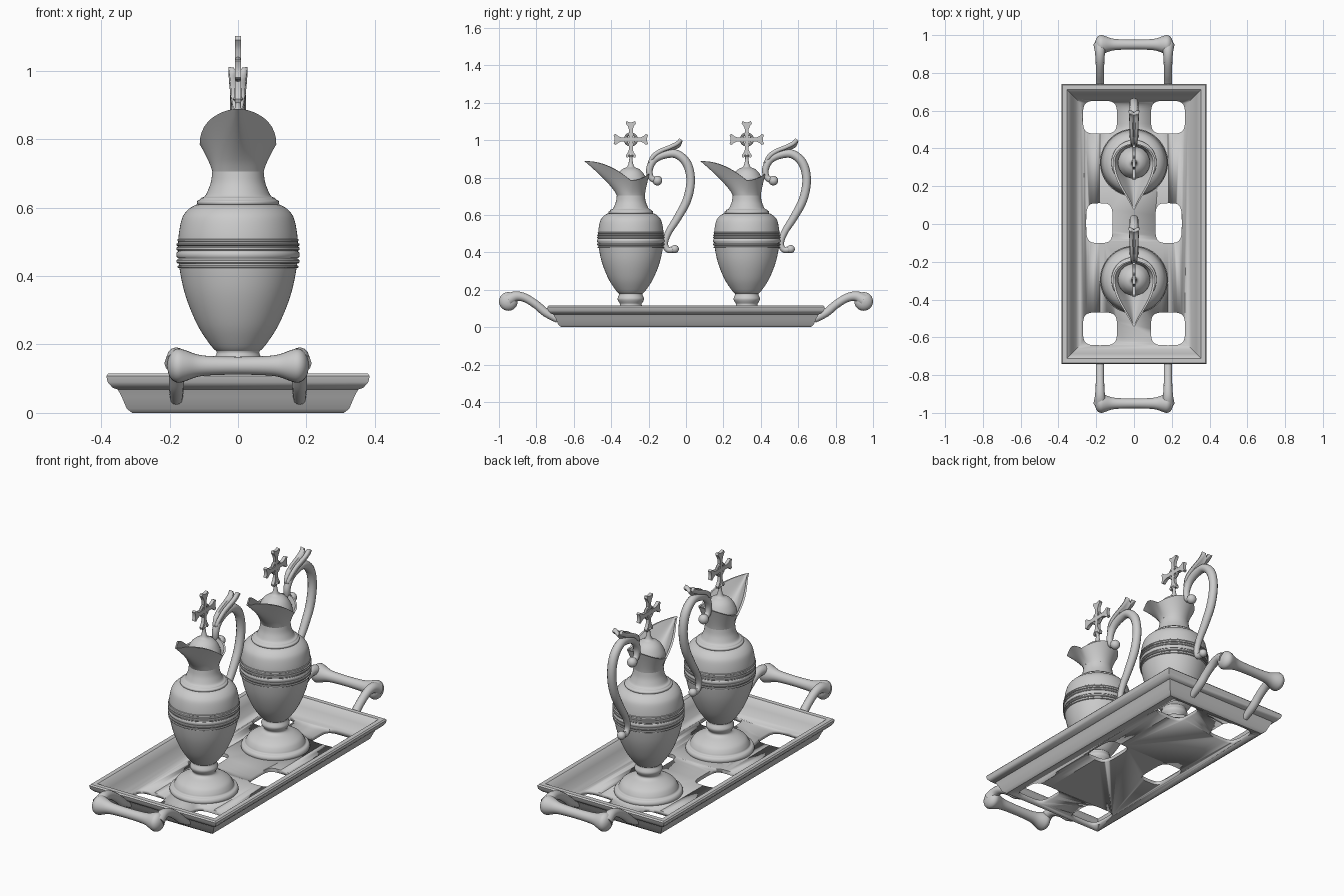
import bpy, bmesh, math
from mathutils import Matrix, Vector

if "Cube" in bpy.data.objects:
    bpy.data.objects.remove(bpy.data.objects["Cube"])


def finish(name, bm, loc=(0, 0, 0), angle=40):
    bmesh.ops.recalc_face_normals(bm, faces=bm.faces)
    me = bpy.data.meshes.new(name)
    bm.to_mesh(me)
    bm.free()
    ob = bpy.data.objects.new(name, me)
    bpy.context.collection.objects.link(ob)
    ob.location = loc
    bpy.ops.object.select_all(action='DESELECT')
    ob.select_set(True)
    bpy.context.view_layer.objects.active = ob
    bpy.ops.object.shade_smooth_by_angle(angle=math.radians(angle))
    return ob


def smooth(pts, n):
    # Catmull-Rom refinement of a point list
    v = [Vector(p) for p in pts]
    out = []
    for i in range(len(v) - 1):
        a, b, c, d = v[max(i - 1, 0)], v[i], v[i + 1], v[min(i + 2, len(v) - 1)]
        for k in range(n):
            t = k / n
            out.append(0.5 * (2 * b + (c - a) * t + (2 * a - 5 * b + 4 * c - d) * t * t
                              + (3 * b - a - 3 * c + d) * t ** 3))
    return out + [v[-1]]


def loft(rings, cap=True):
    bm = bmesh.new()
    vs = [[bm.verts.new(p) for p in r] for r in rings]
    n = len(vs[0])
    for a, b in zip(vs, vs[1:]):
        for i in range(n):
            bm.faces.new((a[i], a[(i + 1) % n], b[(i + 1) % n], b[i]))
    if cap:
        bm.faces.new(vs[0])
        bm.faces.new(vs[-1])
    return bm


def lathe(profile, n=48):
    ang = [2 * math.pi * i / n for i in range(n)]
    return loft([[(r * math.cos(a), r * math.sin(a), z) for a in ang] for r, z in profile])


def tube(name, pts, loc, n=12):
    # round tube in the yz plane; points are (y, z, radius)
    p = smooth(pts, 6)
    rings = []
    for i, (y, z, r) in enumerate(p):
        d = p[min(i + 1, len(p) - 1)] - p[max(i - 1, 0)]
        nrm = Vector((0, -d.y, d.x)).normalized()
        rings.append([Vector((0, y, z)) + r * (math.cos(a) * Vector((1, 0, 0)) + math.sin(a) * nrm)
                      for a in (2 * math.pi * k / n for k in range(n))])
    return finish(name, loft(rings), loc)


def ball(name, loc, r):
    bm = bmesh.new()
    bmesh.ops.create_uvsphere(bm, u_segments=20, v_segments=12, radius=r)
    finish(name, bm, loc)


# Tray: mitred rectangular section (inset from rim, height)
section = [(.076, 0), (.06, .012), (.046, .045), (.034, .068), (.018, .074), (.004, .09), (0, .108),
           (.006, .115), (.03, .115), (.04, .107), (.055, .075), (.078, .035), (.1, .02)]
tray = finish("tray", loft([[(sx * (.385 - i), sy * (.742 - i), z) for sx, sy in
                             ((-1, -1), (1, -1), (1, 1), (-1, 1))] for i, z in section]), angle=35)

# Rounded openings through the tray floor
holes = [(.18, .565, .09, .087), (.18, -.555, .09, .087), (.183, .005, .07, .105)]
for hx, hy, w, h in holes:
    for s in (-1, 1):
        ring = []
        for k in range(40):
            a = 2 * math.pi * k / 40
            c, d = math.cos(a), math.sin(a)
            ring.append((s * hx + w * math.copysign(abs(c) ** .5, c),
                         hy + h * math.copysign(abs(d) ** .5, d)))
        cutter = finish("hole_cutter", loft([[(x, y, z) for x, y in ring] for z in (-.1, .1)]))
        cutter.hide_render = True
        m = tray.modifiers.new("hole", 'BOOLEAN')
        m.operation, m.solver, m.object = 'DIFFERENCE', 'EXACT', cutter
        bpy.context.view_layer.objects.active = tray
        bpy.ops.object.modifier_apply(modifier=m.name)
        bpy.data.objects.remove(cutter)

# Tray handles: knobbed grip and two curved arms at each end
half = [(.002, -.207), (.024, -.203), (.042, -.192), (.05, -.175), (.045, -.153), (.033, -.12),
        (.028, -.08), (.026, 0)]
grip = half + [(r, -x) for r, x in reversed(half[:-1])]
for s in (-1, 1):
    bm = lathe(smooth(grip, 3), 24)
    bm.transform(Matrix.Rotation(math.pi / 2, 4, 'Y'))
    finish("tray_grip", bm, (0, s * .95, .138))
    for x in (-.18, .18):
        tube("tray_arm", [(s * y, z, r) for y, z, r in
                          ((.95, .145, .035), (.91, .165, .027), (.86, .157, .023), (.8, .12, .022),
                           (.75, .078, .022), (.685, .04, .018))], (x, 0, 0))

# Ewer profiles (radius, height)
foot = [(.17, .018), (.172, .03), (.165, .042), (.152, .047), (.147, .058), (.132, .08), (.1, .098),
        (.068, .11), (.057, .122), (.066, .138), (.071, .152), (.066, .166), (.062, .176), (.066, .187)]
belly = [(.06, .178), (.078, .195), (.112, .245), (.138, .3), (.157, .355), (.169, .41), (.174, .45),
         (.175, .49), (.172, .53), (.163, .57), (.148, .592), (.13, .605), (.116, .61)]
collar = [(.11, .606), (.119, .61), (.119, .619), (.112, .623), (.108, .628), (.097, .633),
          (.088, .65), (.079, .675), (.075, .705)]
lid = [(.085, .765), (.084, .785), (.077, .805), (.062, .83), (.042, .847), (.022, .856),
       (.014, .87), (.009, .895), (.009, .91), (.016, .917), (.01, .926), (.01, .95)]


def lip_ring(t, k, n=64):
    # blends the round neck into the flared spouted rim
    pts = []
    for i in range(n):
        a = 2 * math.pi * i / n
        c, s = math.cos(a), math.sin(a)
        w = abs(s)
        if c > 0:
            x = .112 * math.copysign(.75 * w ** 3.5 + .25 * w, s)
            y, z = -.248 * c, .785 + .103 * (1 - (1 - c) ** 2)
        else:
            x, y, z = .112 * s, -.1 * c, .785 + .035 * c * c
        q = t ** 1.25
        pts.append((k * (.075 * s * (1 - q) + x * q), k * (-.075 * c * (1 - q)) + (y * q) * (k + 1) / 2,
                    .705 + (z - .705) * t))
    return pts


def ewer(cy):
    o = (0, cy, 0)
    finish("ewer_foot", lathe(smooth(foot, 3)), o)
    finish("ewer_body", lathe(smooth(belly, 4), 64), o)
    # raised bands round the belly
    for z, h in ((.427, .004), (.443, .006), (.462, .009), (.48, .006), (.492, .004), (.505, .004)):
        r = .172 if z < .435 or z > .5 else .175
        finish("ewer_band", lathe([(r - .01, z - h), (r + .002, z - h), (r + .005, z - h * .5),
                                   (r + .005, z + h * .5), (r + .002, z + h), (r - .01, z + h)], 64), o)
    finish("ewer_collar", lathe(smooth(collar, 3)), o)
    outer = [lip_ring(i / 10, 1) for i in range(11)]
    inner = [lip_ring(i / 10, .9) for i in range(10, -1, -1)]
    finish("ewer_spout", loft(outer + inner, False), o, 50)
    finish("ewer_lid", lathe(smooth(lid, 3), 32), o)

    # Flared cross with a centre ring
    arm = [(.011, .011), (.055, .011), (.07, .017), (.086, .029), (.098, .024), (.092, .008)]
    arm += [(d, -w) for d, w in reversed(arm[1:])]
    bm = bmesh.new()
    vs = []
    for q in range(4):
        for d, w in arm:
            p = Matrix.Rotation(q * math.pi / 2, 2) @ Vector((d, -w))
            vs.append(bm.verts.new((-.009, p.x * .94, p.y)))
    f = bm.faces.new(vs)
    ex = bmesh.ops.extrude_face_region(bm, geom=[f])
    bmesh.ops.translate(bm, vec=(.018, 0, 0), verts=[v for v in ex['geom'] if isinstance(v, bmesh.types.BMVert)])
    finish("lid_cross", bm, (0, cy, 1.004))
    rings = []
    for k in range(25):
        a = k * math.pi / 12
        rings.append([((.009 * math.sin(b)), (.03 + .008 * math.cos(b)) * math.cos(a),
                       (.03 + .008 * math.cos(b)) * math.sin(a)) for b in (j * math.pi / 4 for j in range(8))])
    finish("cross_ring", loft(rings, False), (0, cy, 1.004))

    # Scrolled handle
    tube("ewer_handle", [(.14, .785, .018), (.108, .8, .016), (.1, .845, .018), (.125, .895, .02),
                         (.18, .923, .022), (.245, .925, .023), (.3, .875, .024), (.32, .785, .023),
                         (.3, .68, .023), (.25, .585, .021), (.203, .51, .018), (.183, .45, .016),
                         (.198, .415, .016), (.232, .417, .018)], o)
    ball("upper_scroll", (0, cy + .142, .784), .026)
    ball("lower_scroll", (0, cy + .235, .418), .022)

    # Leaf thumb rest: troughed ribbon with a forked tip
    bm = bmesh.new()
    rows = []
    for y, z, w in smooth([(.1, .87, .012), (.12, .91, .02), (.16, .938, .022), (.21, .958, .024),
                           (.25, .978, .026), (.268, .998, .028)], 3):
        tip = max(0, y - .24)
        rows.append([bm.verts.new(p) for p in ((-w, y, z + .006), (-w * .5, y, z + .005),
                     (0, y - tip * .3, z - .008 - tip * .4), (w * .5, y, z + .005), (w, y, z + .006))])
    for a, b in zip(rows, rows[1:]):
        for i in range(4):
            bm.faces.new((a[i], a[i + 1], b[i + 1], b[i]))
    leaf = finish("handle_leaf", bm, o)
    m = leaf.modifiers.new("thickness", 'SOLIDIFY')
    m.thickness, m.offset = .022, 0


for cy in (-.295, .325):
    ewer(cy)
